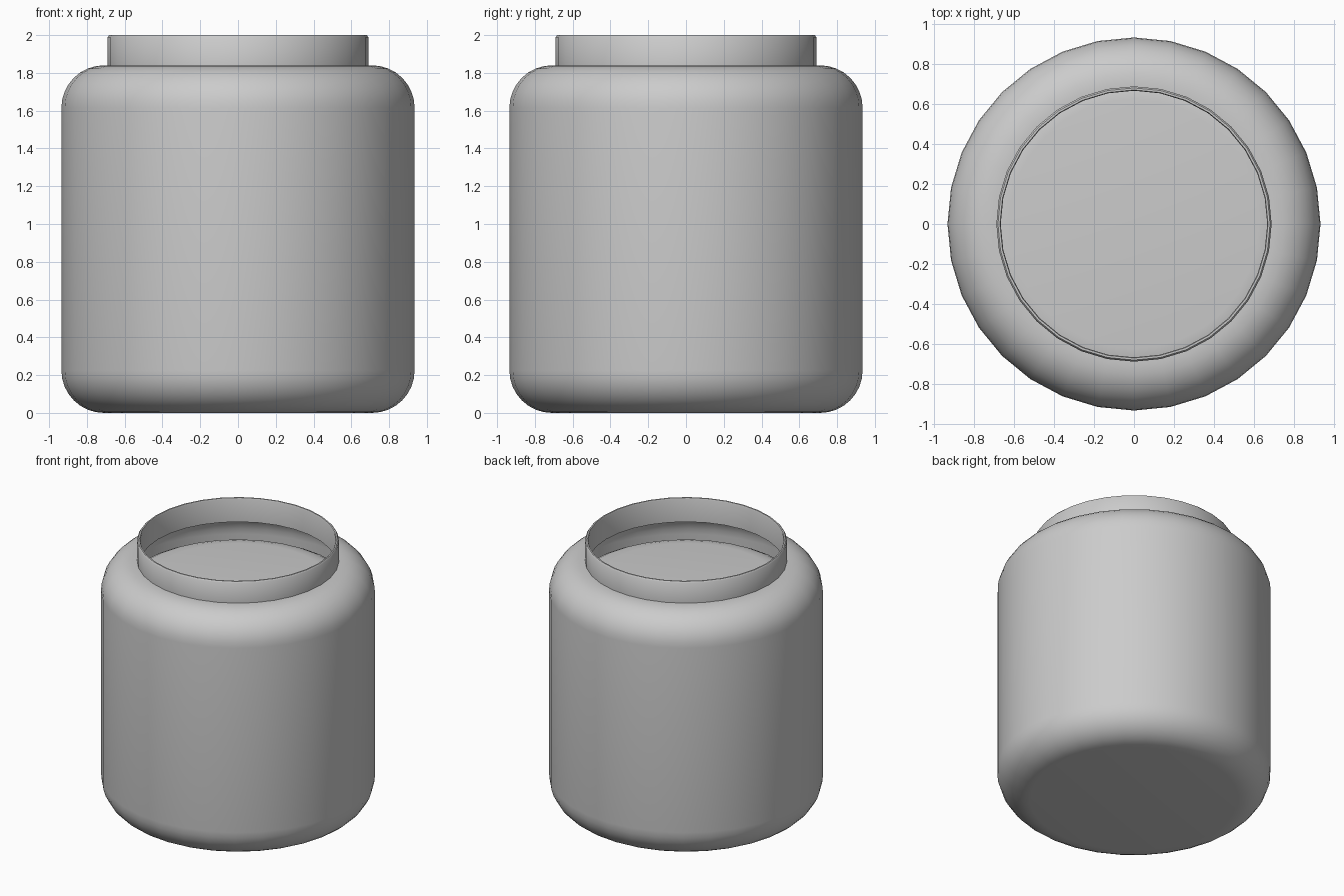
import bpy, bmesh, math

if "Cube" in bpy.data.objects:
    bpy.data.objects.remove(bpy.data.objects["Cube"])

SIDES = 32


def arc(cx, cz, r, a0, a1, steps=8):
    """Points of a circular corner, angles in degrees."""
    return [(cx + r * math.cos(math.radians(a0 + (a1 - a0) * i / steps)),
             cz + r * math.sin(math.radians(a0 + (a1 - a0) * i / steps)))
            for i in range(steps + 1)]


def lathe(name, profile, sharp_angle=40):
    """Turn an (r, z) profile around z; points on the axis become one pole."""
    bm = bmesh.new()
    rings = []
    for r, z in profile:
        if r < 1e-6:
            rings.append([bm.verts.new((0, 0, z))] * SIDES)
        else:
            rings.append([bm.verts.new((r * math.cos(2 * math.pi * k / SIDES),
                                        r * math.sin(2 * math.pi * k / SIDES), z))
                          for k in range(SIDES)])
    for a, b in zip(rings, rings[1:]):
        for k in range(SIDES):
            n = (k + 1) % SIDES
            quad = [a[k], a[n], b[n], b[k]]
            bm.faces.new(list(dict.fromkeys(quad)))
    bmesh.ops.recalc_face_normals(bm, faces=bm.faces)
    mesh = bpy.data.meshes.new(name)
    bm.to_mesh(mesh)
    bm.free()
    obj = bpy.data.objects.new(name, mesh)
    bpy.context.collection.objects.link(obj)
    bpy.ops.object.select_all(action='DESELECT')
    obj.select_set(True)
    bpy.context.view_layer.objects.active = obj
    bpy.ops.object.shade_smooth_by_angle(angle=math.radians(sharp_angle))
    return obj


# Hollow jar: outer wall upward, over the rim, then inner wall downward
outer = ([(0, 0)] + arc(0.71, 0.225, 0.225, -90, 0)
         + arc(0.71, 1.615, 0.225, 0, 90)
         + [(0.69, 1.84), (0.69, 1.99), (0.682, 2.0)])
inner = ([(0.672, 2.0), (0.668, 1.99), (0.668, 1.82)]
         + arc(0.71, 1.615, 0.205, 90, 0)
         + arc(0.71, 0.225, 0.205, 0, -90) + [(0, 0.02)])
lathe("jar", outer + inner)

# Contents filling the jar to just under the shoulder, with a soft rounded top
contents = ([(0, 0.03)] + arc(0.70, 0.225, 0.195, -90, 0)
            + arc(0.625, 1.41, 0.27, 0, 90) + [(0, 1.68)])
lathe("jar_contents", contents)
